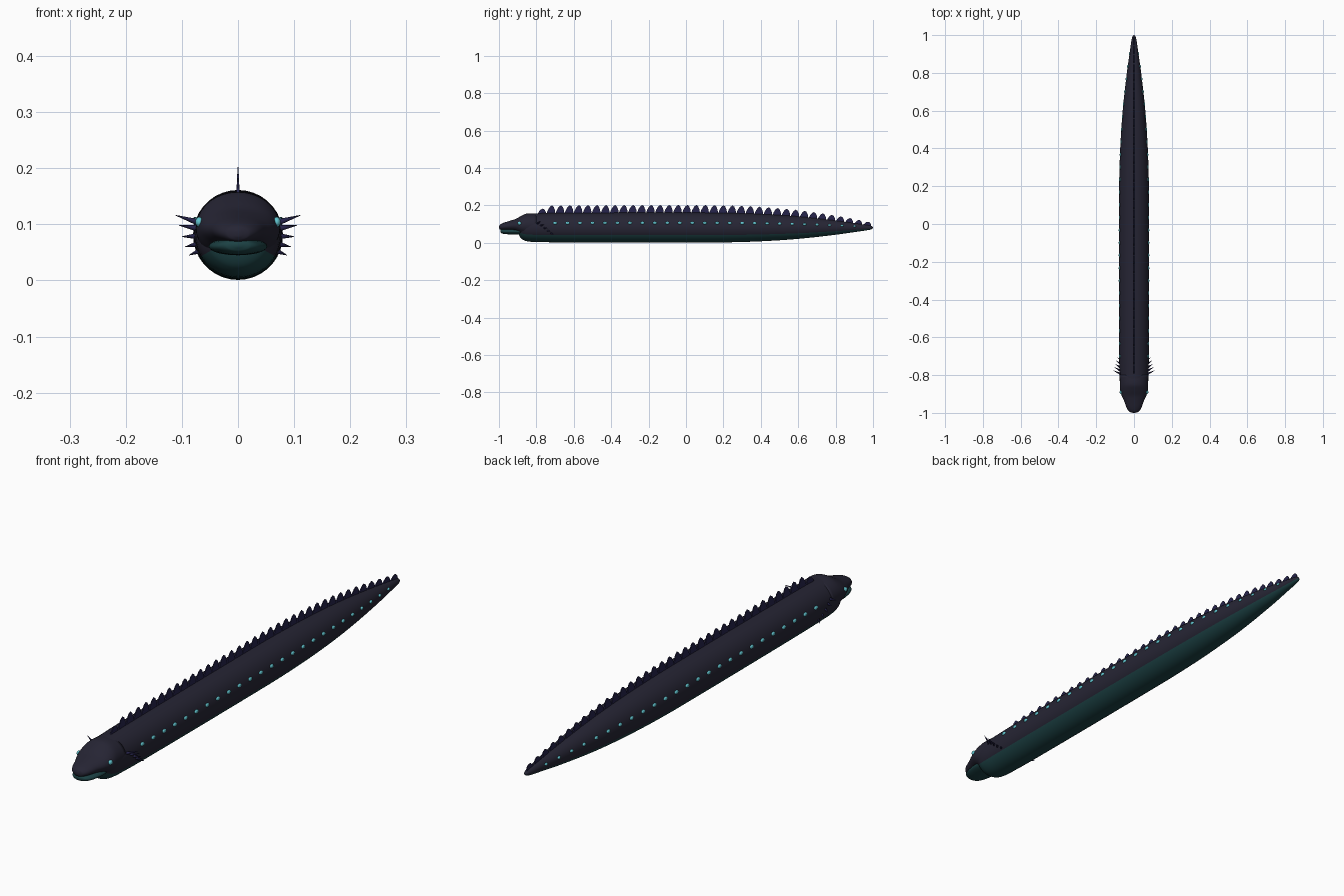
import bpy, bmesh, math
from mathutils import Vector, Matrix

if "Cube" in bpy.data.objects:
    bpy.data.objects.remove(bpy.data.objects["Cube"])

CZ = 0.081  # height of the body axis


def material(name, rgb):
    m = bpy.data.materials.new(name)
    m.diffuse_color = (*rgb, 1)
    m.use_nodes = True
    m.node_tree.nodes["Principled BSDF"].inputs["Base Color"].default_value = m.diffuse_color
    return m


skin = material("dark_skin", (0.019, 0.018, 0.034))
belly = material("teal_belly", (0.012, 0.055, 0.06))
fin_mat = material("indigo_fin", (0.019, 0.017, 0.07))
glow = material("cyan_glow", (0.12, 0.55, 0.62))


def finish(bm, name, mats, smooth=True):
    bmesh.ops.recalc_face_normals(bm, faces=bm.faces)
    me = bpy.data.meshes.new(name)
    bm.to_mesh(me)
    bm.free()
    for m in mats:
        me.materials.append(m)
    for p in me.polygons:
        p.use_smooth = smooth
    ob = bpy.data.objects.new(name, me)
    bpy.context.collection.objects.link(ob)
    return ob


def sample(rows, y):
    """Smooth interpolation of profile rows keyed by their first value."""
    i = max(k for k in range(len(rows) - 1) if rows[k][0] <= y or k == 0)
    a, b = rows[i], rows[i + 1]
    p, q = rows[max(i - 1, 0)], rows[min(i + 2, len(rows) - 1)]
    h = b[0] - a[0]
    t = min(max((y - a[0]) / h, 0), 1)
    out = []
    for k in range(1, len(a)):
        m0 = (b[k] - p[k]) / (b[0] - p[0]) * h
        m1 = (q[k] - a[k]) / (q[0] - a[0]) * h
        out.append((2*t**3 - 3*t*t + 1) * a[k] + (t**3 - 2*t*t + t) * m0
                   + (3*t*t - 2*t**3) * b[k] + (t**3 - t*t) * m1)
    return out


def loft(name, rows, mats, seg=36, sub=4, belly_sin=None):
    """Closed tube along y; each row is (y, half width, top z, bottom z)."""
    bm = bmesh.new()
    ys = [a[0] + (b[0] - a[0]) * s / sub for a, b in zip(rows, rows[1:]) for s in range(sub)]
    rings = []
    for y in ys + [rows[-1][0]]:
        w, t, b = sample(rows, y)
        rings.append([bm.verts.new((w * math.cos(2 * math.pi * k / seg), y,
                                    (t + b) / 2 + (t - b) / 2 * math.sin(2 * math.pi * k / seg)))
                      for k in range(seg)])
    for r, s in zip(rings, rings[1:]):
        for k in range(seg):
            f = bm.faces.new((r[k], r[(k + 1) % seg], s[(k + 1) % seg], s[k]))
            if belly_sin is not None and math.sin(2 * math.pi * (k + 0.5) / seg) < belly_sin:
                f.material_index = 1
    bm.faces.new(rings[0])
    bm.faces.new(rings[-1])
    return finish(bm, name, mats)


# Long tapering body with a teal underside
radii = [(-0.897, 0.012), (-0.893, 0.038), (-0.88, 0.059), (-0.85, 0.073), (-0.78, 0.077),
         (-0.65, 0.079), (-0.3, 0.08), (0, 0.08), (0.2, 0.079), (0.4, 0.073), (0.6, 0.06),
         (0.8, 0.038), (0.92, 0.021), (0.98, 0.012), (0.995, 0.007), (1.0, 0.001)]
loft("body", [(y, r, CZ + r, CZ - r) for y, r in radii], [skin, belly], belly_sin=-0.5)


def radius(y):
    return sample(radii, y)[0]


# Upper head with a sloping brow, and the lower jaw
loft("upper_head", [(-1.0, 0.004, 0.088, 0.078), (-0.995, 0.022, 0.097, 0.071),
                    (-0.975, 0.038, 0.107, 0.067), (-0.94, 0.051, 0.118, 0.064),
                    (-0.91, 0.065, 0.128, 0.058), (-0.88, 0.074, 0.144, 0.042),
                    (-0.85, 0.075, 0.157, 0.03), (-0.8, 0.074, 0.156, 0.03)], [skin])
loft("lower_jaw", [(-0.993, 0.004, 0.066, 0.06), (-0.988, 0.024, 0.072, 0.052),
                   (-0.97, 0.039, 0.074, 0.047), (-0.93, 0.05, 0.076, 0.045),
                   (-0.89, 0.052, 0.076, 0.045), (-0.84, 0.045, 0.076, 0.048)], [belly])

# Eyes
bm = bmesh.new()
for s in (-1, 1):
    bmesh.ops.create_uvsphere(bm, u_segments=16, v_segments=10, radius=1,
                              matrix=Matrix.Translation((s * 0.069, -0.89, 0.104))
                              @ Matrix.Diagonal((0.007, 0.01, 0.009, 1)))
finish(bm, "eyes", [glow])

# Glowing spots along both flanks
bm = bmesh.new()
for i in range(25):
    y = -0.70 + 0.0667 * i
    r = radius(y)
    g = 0.55 + 0.45 * r / 0.08
    for s in (-1, 1):
        bmesh.ops.create_uvsphere(bm, u_segments=10, v_segments=6, radius=1,
                                  matrix=Matrix.Translation((s * r * 0.95, y, CZ + r * 0.31))
                                  @ Matrix.Diagonal((0.005, 0.0115 * g, 0.0075 * g, 1)))
finish(bm, "flank_spots", [glow])

# Dorsal fins: thin leaf blades leaning back, shrinking to the tail
blade = [(-0.025, -0.006), (-0.017, 0.016), (-0.006, 0.034), (0.005, 0.041),
         (0.014, 0.034), (0.021, 0.016), (0.024, -0.006)]
bm = bmesh.new()
for i in range(37):
    y = -0.77 + 0.0483 * i
    r = radius(y)
    h = (0.32 + 0.68 * r / 0.08) * (0.6 if i == 0 else 1)
    sides = []
    for s in (-1, 1):
        sides.append([bm.verts.new((s * 0.0028 * (1 - max(v, 0) / 0.055), y + u * (0.8 + 0.2 * h),
                                    CZ + radius(min(y + u, 0.99)) * (v < 0) + r * (v >= 0) + v * h))
                      for u, v in blade])
    a, b = sides
    bm.faces.new(a)
    bm.faces.new(b[::-1])
    for k in range(len(blade)):
        j = (k + 1) % len(blade)
        bm.faces.new((a[k], b[k], b[j], a[j]))
finish(bm, "dorsal_fins", [fin_mat], smooth=False)

# Gill spikes fanning out behind the head
tips = [(0.111, 0.116), (0.105, 0.098), (0.100, 0.078), (0.094, 0.060), (0.087, 0.045)]
bm = bmesh.new()
for i, (x, z) in enumerate(tips):
    for s in (-1, 1):
        tip = Vector((s * x, -0.775 + 0.017 * i, z))
        d = Vector((tip.x, 0, z - CZ)).normalized()
        root = Vector((d.x * 0.066, tip.y - 0.022, CZ + d.z * 0.066))
        axis = tip - root
        rot = axis.to_track_quat('Z', 'Y').to_matrix().to_4x4()
        bmesh.ops.create_cone(bm, cap_ends=True, segments=8, radius1=0.007, radius2=0.0005,
                              depth=axis.length,
                              matrix=Matrix.Translation((tip + root) / 2) @ rot)
finish(bm, "gill_spikes", [fin_mat])
